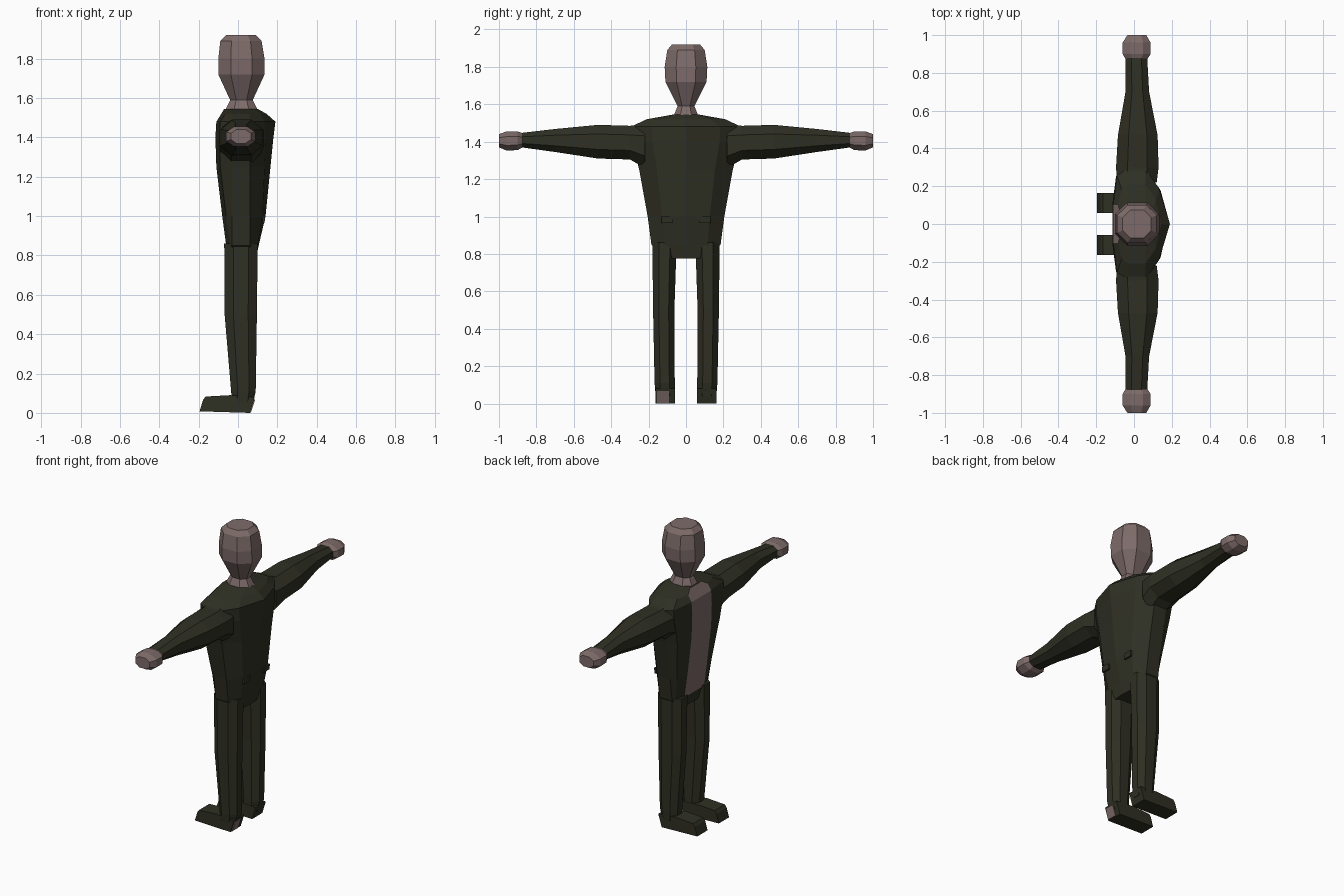
import bpy
import bmesh

cube = bpy.data.objects.get("Cube")
if cube:
    bpy.data.objects.remove(cube)


def material(name, colour):
    m = bpy.data.materials.new(name)
    m.use_nodes = True
    m.diffuse_color = (*colour, 1)
    m.node_tree.nodes["Principled BSDF"].inputs["Base Color"].default_value = (*colour, 1)
    return m


skin = material("dusty skin", (0.205, 0.148, 0.142))
cloth = material("dark olive cloth", (0.028, 0.029, 0.017))


def loft(name, rings, mats, rule=None):
    """Skin a list of equal-length point rings; rule(i, j) picks a material slot."""
    bm = bmesh.new()
    vs = [[bm.verts.new(p) for p in ring] for ring in rings]
    n = len(rings[0])
    for i in range(len(vs) - 1):
        for j in range(n):
            k = (j + 1) % n
            f = bm.faces.new((vs[i][j], vs[i][k], vs[i + 1][k], vs[i + 1][j]))
            f.material_index = rule(i, j) if rule else 0
    bm.faces.new(vs[0])
    bm.faces.new(vs[-1])
    bmesh.ops.recalc_face_normals(bm, faces=bm.faces)
    mesh = bpy.data.meshes.new(name)
    bm.to_mesh(mesh)
    bm.free()
    for m in mats:
        mesh.materials.append(m)
    ob = bpy.data.objects.new(name, mesh)
    bpy.context.collection.objects.link(ob)
    return ob


def octagon(a0, a1, b0, b1, cut=0.27):
    """Rectangle with cut corners, as (a, b) pairs."""
    da, db = (a1 - a0) * cut, (b1 - b0) * cut
    return [(a0 + da, b0), (a1 - da, b0), (a1, b0 + db), (a1, b1 - db),
            (a1 - da, b1), (a0 + da, b1), (a0, b1 - db), (a0, b0 + db)]


def upright(sections):
    return [[(x, y, z) for x, y in octagon(x0, x1, y0, y1)]
            for z, x0, x1, y0, y1 in sections]


def sideways(sections, s):
    return [[(x, s * y, z) for x, z in octagon(x0, x1, z0, z1)]
            for y, x0, x1, z0, z1 in sections]


# Head and neck: z, back-to-front extent, half width
head = [(1.51, -0.08, 0.11, 0.075), (1.54, -0.065, 0.10, 0.065), (1.59, -0.04, 0.075, 0.045),
        (1.72, -0.10, 0.135, 0.11), (1.80, -0.10, 0.135, 0.114),
        (1.89, -0.09, 0.12, 0.10), (1.92, -0.06, 0.09, 0.075)]
loft("head_and_neck", upright([(z, a, b, -w, w) for z, a, b, w in head]), [skin])

# Jacket: z, half width, front, back beside the spine, back at the spine
jacket = [(0.775, 0.11, -0.04, 0.085, 0.09), (0.85, 0.185, -0.06, 0.10, 0.105),
          (1.00, 0.205, -0.08, 0.125, 0.14), (1.25, 0.25, -0.11, 0.135, 0.165),
          (1.40, 0.29, -0.115, 0.14, 0.18), (1.48, 0.295, -0.11, 0.135, 0.19),
          (1.52, 0.21, -0.085, 0.115, 0.145), (1.545, 0.07, -0.07, 0.09, 0.10)]


def jacket_ring(z, w, front, back, spine):
    half = [(front, min(0.1, w * 0.85)), (front + 0.02, w * 0.87), (-0.03, w),
            (0.06, w), (back, w * 0.62)]
    return ([(x, y, z) for x, y in half] + [(spine, 0, z)]
            + [(x, -y, z) for x, y in reversed(half)])


# The last strip of each row is the open shirt front
loft("jacket_with_shirt_front", [jacket_ring(*r) for r in jacket], [cloth, skin],
     lambda i, j: 1 if j == 10 and i >= 1 else 0)

sleeve = [(0.22, -0.09, 0.12, 1.26, 1.495), (0.30, -0.095, 0.13, 1.305, 1.485),
          (0.47, -0.085, 0.125, 1.31, 1.49), (0.70, -0.045, 0.08, 1.345, 1.468),
          (0.88, -0.045, 0.07, 1.37, 1.447)]
hand = [(0.865, -0.04, 0.065, 1.375, 1.442), (0.90, -0.06, 0.088, 1.355, 1.455),
        (0.96, -0.06, 0.088, 1.353, 1.455), (1.00, -0.035, 0.065, 1.37, 1.44)]
leg = [(0.04, -0.03, 0.075, 0.06, 0.162), (0.11, -0.035, 0.09, 0.06, 0.168),
       (0.50, -0.068, 0.096, 0.062, 0.176), (0.86, -0.07, 0.10, 0.05, 0.18)]

for s, side in ((-1, "right"), (1, "left")):
    loft(side + "_sleeve", sideways(sleeve, s), [cloth])
    loft(side + "_hand", sideways(hand, s), [skin])
    loft(side + "_trouser_leg",
         [[(x, s * y, z) for x, y, z in ring] for ring in upright(leg)], [cloth])

    # Shoe: side profile extruded across the foot
    profile = [(0.06, 0), (0.085, 0.08), (-0.04, 0.09), (-0.165, 0.083),
               (-0.178, 0.065), (-0.195, 0.008)]
    loft(side + "_shoe", [[(x, s * y, z) for x, z in profile] for y in (0.058, 0.163)], [cloth])

# Bare heel patch on one shoe
patch = [(0.06, 0.003), (0.066, 0.003), (0.088, 0.068), (0.082, 0.068)]
loft("heel_patch", [[(x, y, z) for x, z in patch] for y in (-0.155, -0.092)], [skin])

# Pocket flaps low on the back
for s, side in ((-1, "right"), (1, "left")):
    flap = [(0.123, 0.965), (0.135, 0.965), (0.138, 1.0), (0.125, 1.0)]
    loft(side + "_pocket_flap", [[(x, s * y, z) for x, z in flap] for y in (0.07, 0.13)], [cloth])
